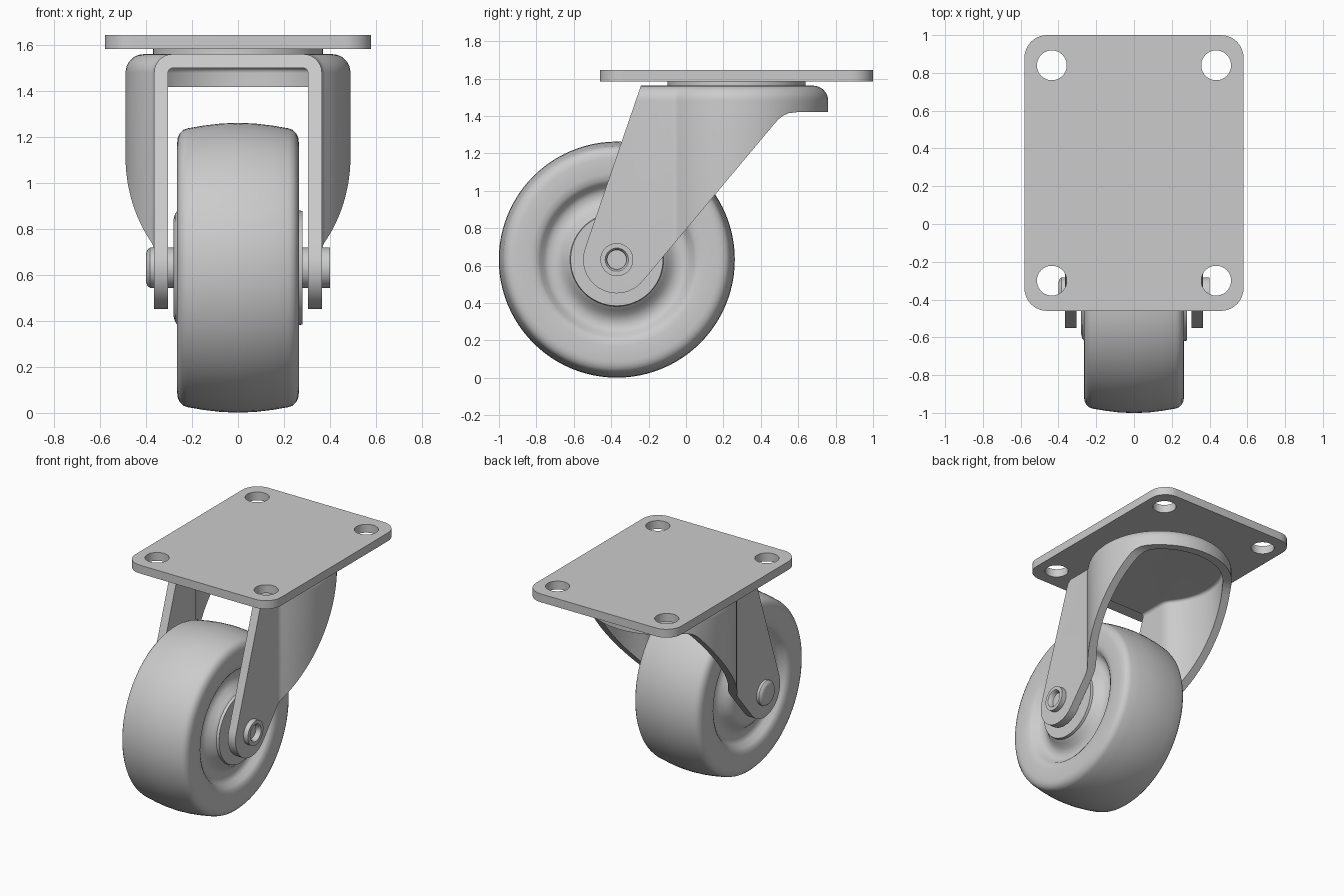
import bpy, bmesh
from math import sin, cos, pi, radians, atan2, sqrt

if "Cube" in bpy.data.objects:
    bpy.data.objects.remove(bpy.data.objects["Cube"])

AXLE_Y, AXLE_Z = -0.37, 0.632      # wheel centre
SWIVEL_Y = 0.27                    # swivel axis


def arc(cx, cy, r, a0, a1, n):
    return [(cx + r * cos(radians(a0 + (a1 - a0) * i / n)),
             cy + r * sin(radians(a0 + (a1 - a0) * i / n))) for i in range(n + 1)]


def loft(name, rings):
    """Closed solid through a stack of equal-length rings, capped at both ends."""
    bm = bmesh.new()
    vs = [[bm.verts.new(p) for p in ring] for ring in rings]
    n = len(vs[0])
    for a, b in zip(vs, vs[1:]):
        for i in range(n):
            bm.faces.new((a[i], a[(i + 1) % n], b[(i + 1) % n], b[i]))
    bm.faces.new(vs[0][::-1])
    bm.faces.new(vs[-1])
    bmesh.ops.recalc_face_normals(bm, faces=bm.faces)
    me = bpy.data.meshes.new(name)
    bm.to_mesh(me)
    bm.free()
    ob = bpy.data.objects.new(name, me)
    bpy.context.collection.objects.link(ob)
    return ob


def activate(ob):
    bpy.ops.object.select_all(action='DESELECT')
    ob.select_set(True)
    bpy.context.view_layer.objects.active = ob


def smooth(ob, angle=30):
    activate(ob)
    bpy.ops.object.shade_smooth_by_angle(angle=radians(angle))


def boolean(ob, tool, op):
    activate(ob)
    mod = ob.modifiers.new(op.lower(), 'BOOLEAN')
    mod.operation, mod.object, mod.solver = op, tool, 'EXACT'
    bpy.ops.object.modifier_apply(modifier=mod.name)
    bpy.data.objects.remove(tool)


def turned_x(name, profile, n):
    """Solid of revolution about the axle; profile is a list of (x, radius)."""
    return loft(name, [[(x, AXLE_Y + r * cos(2 * pi * i / n), AXLE_Z + r * sin(2 * pi * i / n))
                        for i in range(n)] for x, r in profile])


def disc(name, x, y, r, z0, z1, n=64):
    pts = arc(x, y, r, 0, 360, n)[:-1]
    return loft(name, [[(px, py, z) for px, py in pts] for z in (z0, z1)])


# Top plate with rounded corners and four bolt holes
c = 0.12
outline = (arc(0.58 - c, 1 - c, c, 0, 90, 10) + arc(c - 0.58, 1 - c, c, 90, 180, 10)
           + arc(c - 0.58, c - 0.46, c, 180, 270, 10) + arc(0.58 - c, c - 0.46, c, 270, 360, 10))
plate = loft("top_plate", [[(x, y, z) for x, y in outline] for z in (1.585, 1.645)])
for hx in (-0.435, 0.435):
    for hy in (-0.30, 0.84):
        boolean(plate, disc("hole_cutter", hx, hy, 0.079, 1.5, 1.7, 40), 'DIFFERENCE')
smooth(plate)

# Swivel bearing between plate and fork
smooth(disc("swivel_bearing", 0, SWIVEL_Y, 0.37, 1.55, 1.59))


# Fork: pressed cup with flat legs, seen from above, inset by off
def fork_plan(off, y0):
    blend, leg, rad = 0.06, 0.365, 0.49
    bx = leg + blend
    dy = sqrt((rad + blend) ** 2 - bx ** 2)
    half = [(leg - off, y0)]
    half += arc(bx, SWIVEL_Y - dy, blend + off, 180, 180 - math_deg(dy, bx), 6)
    half += arc(0, SWIVEL_Y, rad - off, -math_deg(dy, bx), 90, 28)[1:]
    return half + [(-x, y) for x, y in reversed(half[:-1])]


def math_deg(a, b):
    return atan2(a, b) * 180 / pi


def fork_solid(name, off, y0, z0, top, fillet):
    steps = [(0, z0)] + [(fillet * (1 - cos(t)), top - fillet * (1 - sin(t)))
                         for t in (pi / 2 * i / 8 for i in range(9))]
    return loft(name, [[(x, y, z) for x, y in fork_plan(off + d, y0)] for d, z in steps])


fork = fork_solid("fork", 0, -0.65, 0.3, 1.562, 0.08)
side = ([(-0.194, 1.7)] + arc(AXLE_Y, AXLE_Z, 0.18, 161, 320, 28)
        + [(0.47, 1.355), (0.495, 1.383), (0.52, 1.402), (0.55, 1.415), (0.59, 1.42),
           (0.9, 1.42), (0.9, 1.7)])
boolean(fork, loft("side_cutter", [[(x, y, z) for y, z in side] for x in (-0.7, 0.7)]), 'INTERSECT')
boolean(fork, fork_solid("inner_cutter", 0.06, -0.75, 0.2, 1.502, 0.022), 'DIFFERENCE')
smooth(fork)

# Wheel: crowned tread, dished sides, raised hub
rim = [(0.245, 0.27), (0.215, 0.295), (0.20, 0.33), (0.20, 0.365), (0.215, 0.39), (0.245, 0.41),
       (0.259, 0.43), (0.265, 0.46), (0.265, 0.545), (0.262, 0.567), (0.253, 0.586),
       (0.239, 0.60), (0.22, 0.607), (0.15, 0.619), (0.075, 0.628)]
right_hub = [(0.281, 0.0005), (0.281, 0.247), (0.262, 0.25)]
left_hub = [(0.281, 0.0005), (0.281, 0.21), (0.274, 0.235), (0.262, 0.252)]
profile = [(-x, r) for x, r in left_hub + rim] + [(0, 0.631)] + (right_hub + rim)[::-1]
smooth(turned_x("wheel", profile, 96), 40)

# Axle rivet: domed head on the left, hollow end on the right
axle = [(-0.40, 0.0005), (-0.40, 0.062), (-0.395, 0.077), (-0.383, 0.088), (0.40, 0.088),
        (0.40, 0.062), (0.388, 0.052), (0.31, 0.052), (0.31, 0.0005)]
smooth(turned_x("axle", axle, 40), 40)
